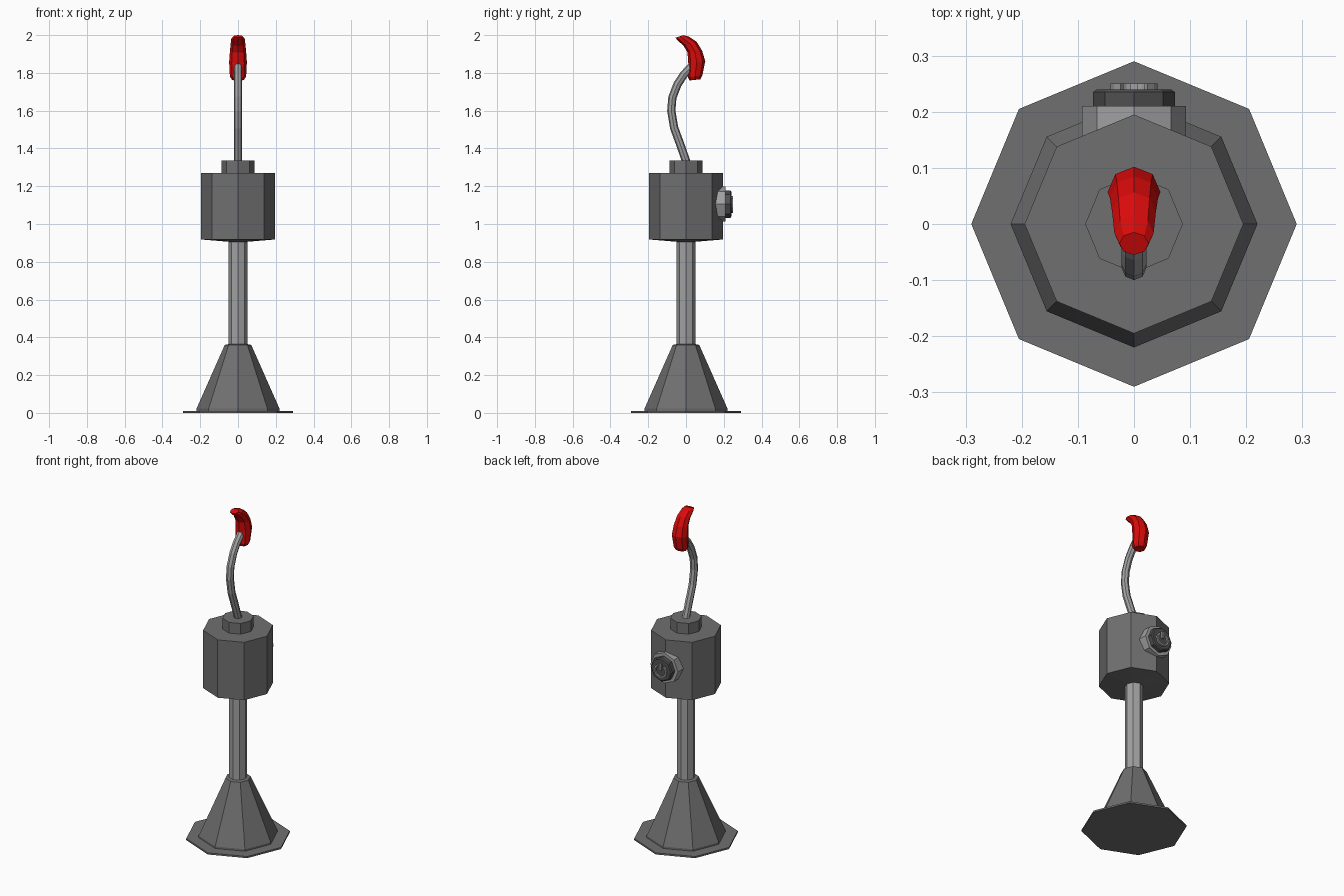
import bpy
import bmesh
from math import sin, cos, pi, radians
from mathutils import Vector

if "Cube" in bpy.data.objects:
    bpy.data.objects.remove(bpy.data.objects["Cube"])


def material(name, rgb):
    mat = bpy.data.materials.new(name)
    mat.diffuse_color = (*rgb, 1)
    mat.use_nodes = True
    mat.node_tree.nodes["Principled BSDF"].inputs["Base Color"].default_value = mat.diffuse_color
    return mat


DARK = material("dark_grey", (.16, .16, .16))
LIGHT = material("light_grey", (.36, .36, .36))
BLACK = material("charcoal", (.08, .08, .08))
RED = material("red", (.7, .003, .003))


def loft(name, rings, mat, closed=False):
    """Skin equal-sized rings of points; cap the ends unless closed."""
    n, verts = len(rings[0]), [p for r in rings for p in r]
    faces = []
    for k in range(len(rings) - (0 if closed else 1)):
        a, b = k * n, (k + 1) % len(rings) * n
        for i in range(n):
            j = (i + 1) % n
            faces.append((a + i, a + j, b + j, b + i))
    if not closed:
        faces.append(tuple(reversed(range(n))))
        faces.append(tuple(range(len(verts) - n, len(verts))))
    me = bpy.data.meshes.new(name)
    me.from_pydata(verts, [], faces)
    me.materials.append(mat)
    bm = bmesh.new()
    bm.from_mesh(me)
    bmesh.ops.recalc_face_normals(bm, faces=bm.faces)
    bm.to_mesh(me)
    bm.free()
    ob = bpy.data.objects.new(name, me)
    bpy.context.collection.objects.link(ob)
    return ob


def ring(center, u, v):
    """Eight-sided section with half axes u and v."""
    return [Vector(center) + Vector(u) * cos(i * pi / 4) + Vector(v) * sin(i * pi / 4)
            for i in range(8)]


def turned(name, profile, mat):
    """Octagonal part around z from (radius, z) pairs."""
    return loft(name, [ring((0, 0, z), (r, 0, 0), (0, r, 0)) for r, z in profile], mat)


def turned_y(name, profile, mat, z=1.105):
    """Octagonal part pointing backwards from (radius, y) pairs."""
    return loft(name, [ring((0, y, z), (0, 0, r), (r, 0, 0)) for r, y in profile], mat)


# Foot, post and housing
turned("base_plate", [(.29, 0), (.29, .01)], DARK)
turned("base_cone", [(.22, .008), (.22, .022), (.07, .36), (.05, .364)], DARK)
turned("post", [(.05, .35), (.05, .93)], LIGHT)
turned("housing", [(.05, .906), (.195, .918), (.195, 1.27)], DARK)
turned("collar", [(.087, 1.265), (.087, 1.335)], DARK)

# Button on the back of the housing
turned_y("button_ring", [(.093, .14), (.093, .21)], LIGHT)
turned_y("button", [(.073, .20), (.073, .235), (.066, .24)], BLACK)

# Raised switch marking: open arc and short bar
arc = []
for k in range(13):
    a = radians(125 + k * 290 / 12)
    d = Vector((cos(a), 0, sin(a)))
    arc.append([Vector((0, y, 1.1)) + d * r
                for r, y in ((.032, .235), (.042, .235), (.042, .25), (.032, .25))])
loft("switch_arc", arc, LIGHT)
loft("switch_bar", [[(x, y, z) for x, y in ((-.006, .235), (.006, .235), (.006, .25), (-.006, .25))]
                    for z in (1.105, 1.148)], LIGHT)

# Bent lever rod
path = [Vector((0, y, z)) for y, z in
        ((.005, 1.32), (-.03, 1.42), (-.063, 1.51), (-.078, 1.6), (-.072, 1.67),
         (-.045, 1.74), (-.012, 1.79), (.03, 1.835))]
rod = []
for i, p in enumerate(path):
    t = (path[min(i + 1, len(path) - 1)] - path[max(i - 1, 0)]).normalized()
    rod.append(ring(p, (.022, 0, 0), t.cross(Vector((1, 0, 0))) * .022))
loft("lever_rod", rod, LIGHT)

# Red grip: front point, back point (y, z) and half width of each section
sections = [((.018, 1.76), (.076, 1.766), .032),
            ((.010, 1.778), (.086, 1.785), .043),
            ((.012, 1.85), (.102, 1.862), .047),
            ((.008, 1.908), (.085, 1.918), .043),
            ((-.012, 1.942), (.056, 1.965), .039),
            ((-.048, 1.976), (.015, 1.992), .035),
            ((-.055, 1.986), (-.015, 2.0), .026)]
rings = []
for f, b, w in sections:
    f, b = Vector((0, *f)), Vector((0, *b))
    rings.append(ring((f + b) / 2, (w, 0, 0), (b - f) / 2))
loft("grip", rings, RED)
